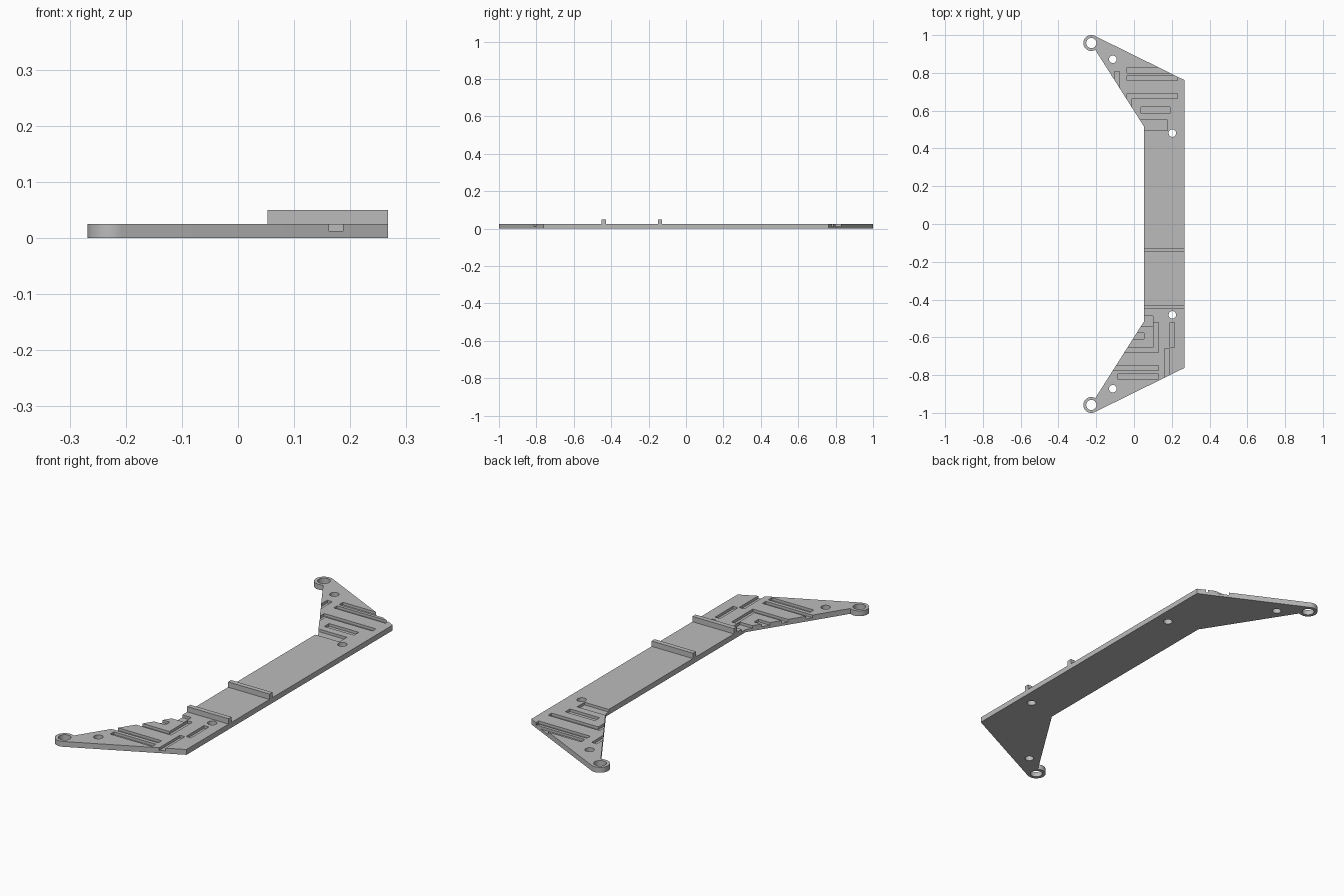
import bpy
import bmesh
from math import cos, sin, radians

if "Cube" in bpy.data.objects:
    bpy.data.objects.remove(bpy.data.objects["Cube"])

THICK = 0.025
GROOVE_FLOOR = 0.0125
RIB_TOP = 0.05
ABOVE = 0.06
INNER_X, OUTER_X = 0.053, 0.267
BOSS = (-0.226, 0.958)
BOSS_R = 0.042

grey = bpy.data.materials.new("plain grey")
grey.use_nodes = True
grey.diffuse_color = (0.5, 0.5, 0.5, 1)
grey.node_tree.nodes["Principled BSDF"].inputs["Base Color"].default_value = (0.5, 0.5, 0.5, 1)


def arc(centre, radius, start, end, steps):
    angles = [radians(start + (end - start) * i / steps) for i in range(steps + 1)]
    return [(centre[0] + radius * cos(a), centre[1] + radius * sin(a)) for a in angles]


def rect(x0, x1, y0, y1):
    return [(x0, y0), (x1, y0), (x1, y1), (x0, y1)]


def prisms(name, outlines, bottom, top):
    """One object holding an upright prism for each counter-clockwise outline."""
    bm = bmesh.new()
    for outline in outlines:
        face = bm.faces.new([bm.verts.new((x, y, bottom)) for x, y in outline])
        up = bmesh.ops.extrude_face_region(bm, geom=[face])
        verts = [v for v in up["geom"] if isinstance(v, bmesh.types.BMVert)]
        bmesh.ops.translate(bm, verts=verts, vec=(0, 0, top - bottom))
    bmesh.ops.recalc_face_normals(bm, faces=bm.faces)
    mesh = bpy.data.meshes.new(name)
    bm.to_mesh(mesh)
    bm.free()
    mesh.materials.append(grey)
    obj = bpy.data.objects.new(name, mesh)
    bpy.context.collection.objects.link(obj)
    return obj


def cut(target, cutters):
    """Cut the helpers out of the target, then remove them."""
    for cutter in cutters:
        cutter.hide_render = True
        mod = target.modifiers.new(cutter.name, 'BOOLEAN')
        mod.operation = 'DIFFERENCE'
        mod.solver = 'EXACT'
        mod.object = cutter
    graph = bpy.context.evaluated_depsgraph_get()
    mesh = bpy.data.meshes.new_from_object(target.evaluated_get(graph))
    target.modifiers.clear()
    target.data = mesh
    for cutter in cutters:
        bpy.data.objects.remove(cutter)


# Plate: straight bar with a tapered arm and round eyelet at each end
half = [(OUTER_X, 0.762)] + arc(BOSS, BOSS_R, 64, 300, 32) + [(INNER_X, 0.516)]
plate = prisms("bracket_plate", [half + [(x, -y) for x, y in reversed(half)]], 0, THICK)

# Through holes, mirrored front to back
holes = []
for x, y, r in [(*BOSS, 0.027), (-0.112, 0.872, 0.02), (0.203, 0.481, 0.02)]:
    for side in (1, -1):
        holes.append(arc((x, y * side), r, 0, 348.75, 31))
hole_cutter = prisms("hole_cutter", holes, -0.03, ABOVE)

# Grooves in the back arm
grooves = [
    rect(-0.037, 0.3, 0.80, 0.828),
    rect(-0.037, 0.23, 0.76, 0.785),
    [(-0.037, 0.58), (-0.012, 0.58), (-0.012, 0.664),
     (0.23, 0.664), (0.23, 0.69), (-0.037, 0.69)],
    rect(0.037, 0.19, 0.585, 0.62),
    rect(-0.05, 0.178, 0.495, 0.55),
    rect(-0.103, -0.077, 0.66, 0.807),
]
# Grooves in the front arm
grooves += [
    rect(-0.087, 0.13, -0.82, -0.793),
    rect(-0.2, 0.13, -0.775, -0.75),
    [(-0.15, -0.68), (0.13, -0.68), (0.13, -0.522),
     (0.104, -0.522), (0.104, -0.655), (-0.15, -0.655)],
    rect(-0.05, 0.1, -0.542, -0.487),
    rect(-0.1, 0.052, -0.61, -0.577),
    rect(0.19, 0.215, -0.655, -0.522),
    rect(0.162, 0.187, -0.9, -0.66),
]
groove_cutter = prisms("groove_cutter", grooves, GROOVE_FLOOR, ABOVE)
cut(plate, [hole_cutter, groove_cutter])

bpy.ops.object.select_all(action='DESELECT')
plate.select_set(True)
bpy.context.view_layer.objects.active = plate
bpy.ops.object.shade_smooth_by_angle(angle=radians(30))

# Two raised ribs across the bar
for name, y in [("front_rib", -0.44), ("middle_rib", -0.138)]:
    prisms(name, [rect(INNER_X, OUTER_X, y - 0.011, y + 0.011)], THICK, RIB_TOP)
